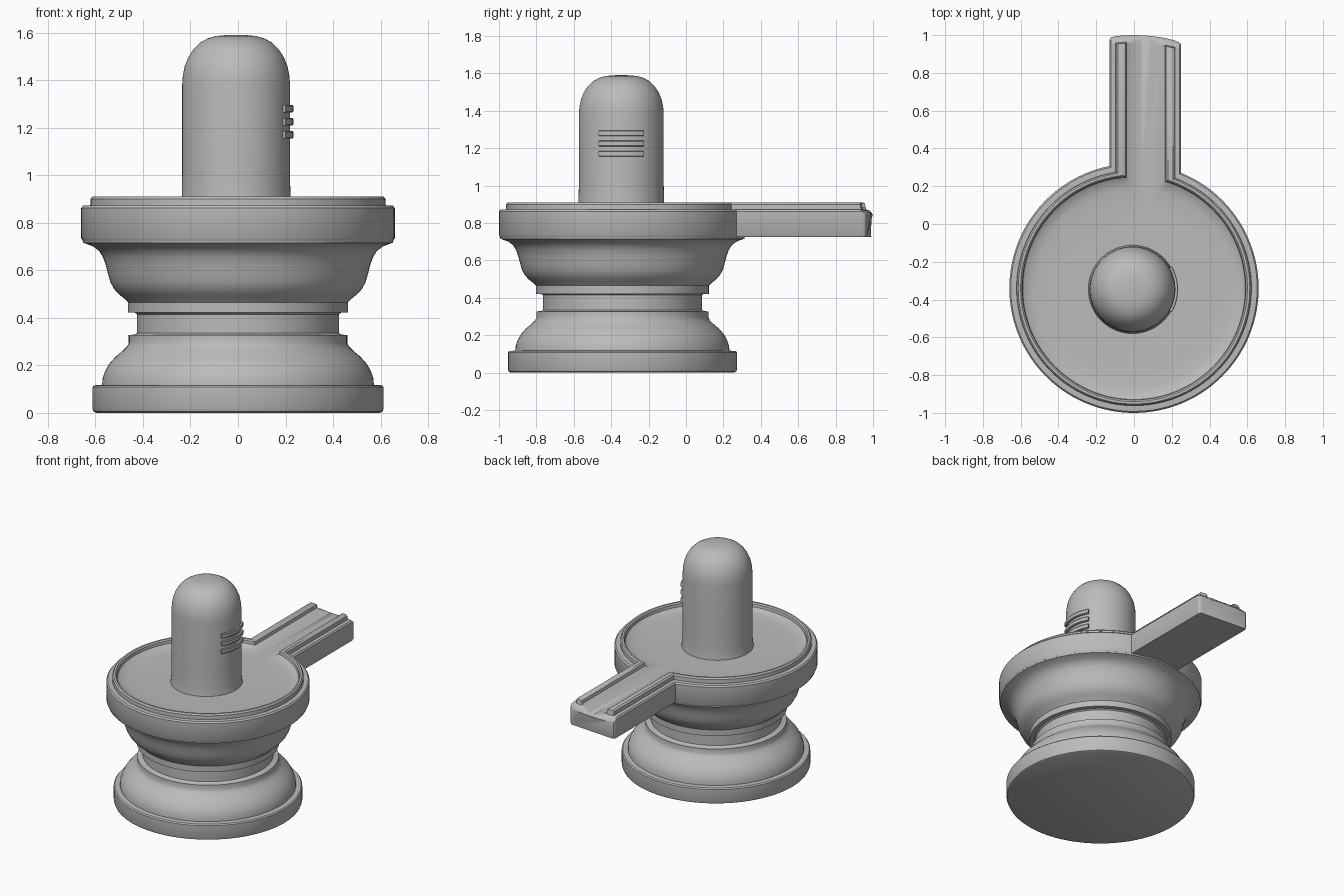
import bpy, bmesh, math

if "Cube" in bpy.data.objects:
    bpy.data.objects.remove(bpy.data.objects["Cube"])

stone = bpy.data.materials.new("grey stone")
stone.diffuse_color = (0.5, 0.5, 0.5, 1)
stone.use_nodes = True
stone.node_tree.nodes["Principled BSDF"].inputs["Base Color"].default_value = stone.diffuse_color
CY = -0.34          # y of the round body's axis


def make(name, verts, faces):
    me = bpy.data.meshes.new(name)
    me.from_pydata(verts, [], faces)
    bm = bmesh.new()
    bm.from_mesh(me)
    bmesh.ops.remove_doubles(bm, verts=bm.verts, dist=1e-5)
    bmesh.ops.recalc_face_normals(bm, faces=bm.faces)
    bm.to_mesh(me)
    bm.free()
    me.materials.append(stone)
    ob = bpy.data.objects.new(name, me)
    bpy.context.collection.objects.link(ob)
    bpy.ops.object.select_all(action='DESELECT')
    ob.select_set(True)
    bpy.context.view_layer.objects.active = ob
    bpy.ops.object.shade_smooth_by_angle(angle=math.radians(35))
    return ob


def lathe(name, prof, cx, cy, n=96):
    verts = [(cx + r * math.cos(2 * math.pi * i / n), cy + r * math.sin(2 * math.pi * i / n), z)
             for r, z in prof for i in range(n)]
    faces = [(j * n + i, j * n + (i + 1) % n, (j + 1) * n + (i + 1) % n, (j + 1) * n + i)
             for j in range(len(prof) - 1) for i in range(n)]
    faces += [tuple(range(n)), tuple(range((len(prof) - 1) * n, len(prof) * n))]
    return make(name, verts, faces)


# Pedestal: footing, lower bulge, waist and flared bowl
lathe("pedestal", [
    (.595, 0), (.608, .006), (.613, .018), (.613, .108), (.606, .116), (.572, .118),
    (.570, .145), (.560, .175), (.543, .205), (.517, .235), (.485, .262), (.467, .28),
    (.460, .295), (.460, .327), (.435, .330), (.425, .336), (.425, .415), (.435, .422),
    (.463, .422), (.463, .465), (.475, .478), (.500, .498), (.522, .522), (.537, .55),
    (.547, .585), (.556, .62), (.568, .655), (.585, .682), (.612, .702), (.652, .716),
    (.655, .73)], 0, CY)

# Round-topped shaft
lathe("shaft", [
    (.236, .84), (.232, .875), (.229, .90), (.227, 1.0), (.227, 1.38), (.224, 1.42), (.216, 1.46),
    (.201, 1.497), (.180, 1.53), (.152, 1.558), (.120, 1.576), (.085, 1.586),
    (.045, 1.59), (.005, 1.591)], -.008, CY - .006)

# Tray with spout: section (circle radius, left x, right x, z) swept along a keyhole
SECTION = [
    (.654, -.124, .244, .725), (.66, -.13, .25, .735), (.66, -.13, .25, .862),
    (.652, -.122, .242, .872), (.622, -.097, .217, .873), (.621, -.096, .216, .900),
    (.613, -.086, .206, .910), (.600, -.056, .180, .910), (.592, -.044, .170, .902),
    (.589, -.040, .165, .882), (.570, -.020, .145, .870), (.530, .010, .115, .862),
    (.450, .040, .085, .858)]
# tip rows: (distance from the end, height limit, inset of the outer corner)
TIP = [(0, .842, .012), (.006, .852, .004), (.018, .866, 0), (.036, .873, 0), (.042, .905, 0), (.05, 2, 0)]
ARC = 110


def end_y(x):
    return 1.0 - .6 * x * x


def path(r, xl, xr, z, outer):
    def side(x, s):
        return [(x + s * (inset if outer else 0), end_y(x) - d, min(z, lim)) for d, lim, inset in TIP]
    a0 = math.acos(xl / r)
    a1 = math.acos(xr / r) + 2 * math.pi
    arc = [(r * math.cos(a0 + (a1 - a0) * i / ARC), CY + r * math.sin(a0 + (a1 - a0) * i / ARC), z)
           for i in range(ARC + 1)]
    return side(xl, 1) + arc + side(xr, -1)[::-1]


loops = [path(*p, k < 4) for k, p in enumerate(SECTION)]
n, m = len(loops[0]), len(loops)
verts = [v for lp in loops for v in lp]
faces = [(k * n + i, k * n + i + 1, (k + 1) * n + i + 1, (k + 1) * n + i)
         for k in range(m - 1) for i in range(n - 1)]
faces.append(tuple(range(n)))                                   # underside
faces.append(tuple((m - 1) * n + i for i in range(n)))          # floor
faces.append(tuple(k * n for k in range(m)) + tuple(k * n + n - 1 for k in reversed(range(m))))
make("tray_and_spout", verts, faces)

# Three curved bands on the right side of the shaft
for b in range(3):
    z0, z1 = 1.155 + .055 * b, 1.186 + .055 * b
    S = 16
    sec = [(.215, z0), (.238, z0), (.241, z0 + .004), (.241, z1 - .004), (.238, z1), (.215, z1)]
    vs, c = [], len(sec)
    for i in range(S + 1):
        a = math.radians(-30 + 60 * i / S)
        vs += [(-.008 + r * math.cos(a), CY - .006 + r * math.sin(a), z) for r, z in sec]
    fs = [(i * c + j, i * c + (j + 1) % c, (i + 1) * c + (j + 1) % c, (i + 1) * c + j)
          for i in range(S) for j in range(c)]
    fs += [tuple(range(c)), tuple(range(S * c, S * c + c))]
    make("band_%d" % (b + 1), vs, fs)
